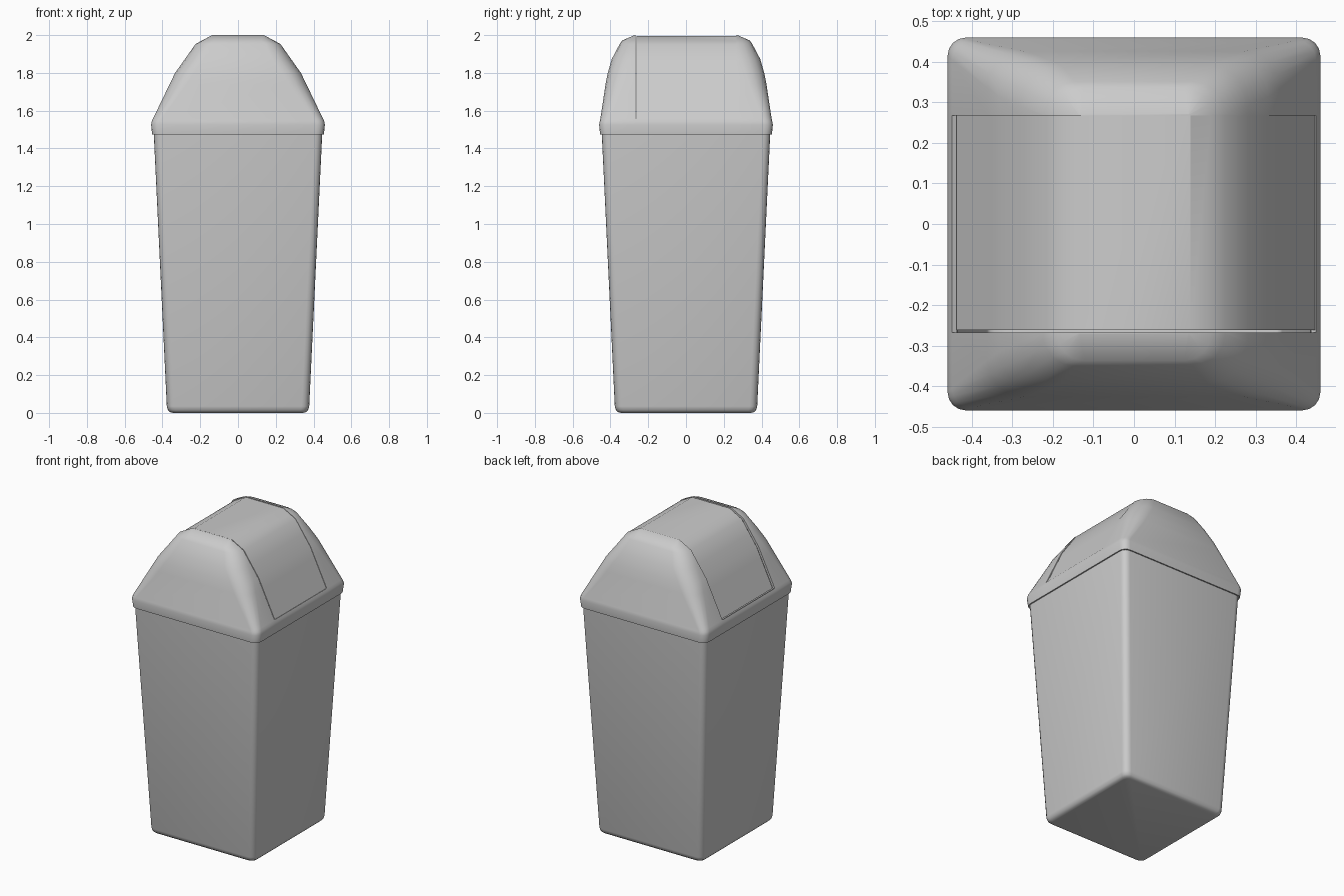
import bpy, bmesh, math

if "Cube" in bpy.data.objects:
    bpy.data.objects.remove(bpy.data.objects["Cube"])

CUT_Y = 0.268   # half width of the flap opening
CUT_Z = 1.56    # bottom of the flap opening


def ring(bm, z, hx, hy, r, seg=4):
    """Rounded rectangle of vertices, counter-clockwise seen from above."""
    verts = []
    for k, (sx, sy) in enumerate([(1, 1), (-1, 1), (-1, -1), (1, -1)]):
        for i in range(seg + 1):
            a = math.radians(90 * (k + i / seg))
            verts.append(bm.verts.new((sx * (hx - r) + r * math.cos(a),
                                       sy * (hy - r) + r * math.sin(a), z)))
    return verts


def loft(levels, cap_bottom=False, cap_top=False):
    bm = bmesh.new()
    rings = [ring(bm, *lv) for lv in levels]
    n = len(rings[0])
    for a, b in zip(rings, rings[1:]):
        for i in range(n):
            j = (i + 1) % n
            bm.faces.new((a[i], a[j], b[j], b[i]))
    if cap_bottom:
        bm.faces.new(rings[0][::-1])
    if cap_top:
        bm.faces.new(rings[-1])
    return bm


def finish(bm, name, thickness):
    """Turn a shell into a thick-walled, smooth object."""
    mesh = bpy.data.meshes.new(name)
    bm.to_mesh(mesh)
    bm.free()
    ob = bpy.data.objects.new(name, mesh)
    bpy.context.collection.objects.link(ob)
    bpy.ops.object.select_all(action='DESELECT')
    ob.select_set(True)
    bpy.context.view_layer.objects.active = ob
    mod = ob.modifiers.new("wall", 'SOLIDIFY')
    mod.thickness = thickness
    mod.offset = -1
    bpy.ops.object.modifier_apply(modifier=mod.name)
    bpy.ops.object.shade_smooth_by_angle(angle=math.radians(36))
    return ob


def dome(keep_flap):
    """Lid dome cut along the flap outline; keeps either the flap or the rest."""
    bm = loft([(1.475, 0.455, 0.455, 0.045),
               (1.525, 0.46, 0.46, 0.045),
               (1.545, 0.456, 0.456, 0.045),
               (CUT_Z, 0.449, 0.453, 0.048),
               (1.74, 0.362, 0.426, 0.09),
               (1.80, 0.333, 0.414, 0.10),
               (1.873, 0.281, 0.393, 0.10),
               (1.953, 0.225, 0.351, 0.08),
               (1.972, 0.189, 0.337, 0.065),
               (2.0, 0.137, 0.272, 0.004)], cap_top=True)
    for y in (-CUT_Y, CUT_Y):
        bmesh.ops.bisect_plane(bm, geom=bm.verts[:] + bm.edges[:] + bm.faces[:],
                               plane_co=(0, y, 0), plane_no=(0, 1, 0))

    def in_flap(f):
        c = f.calc_center_median()
        return abs(c.y) < CUT_Y and c.z > CUT_Z + 0.001

    drop = [f for f in bm.faces if in_flap(f) != keep_flap]
    bmesh.ops.delete(bm, geom=drop, context='FACES')
    return bm


# tapered bin body with rounded bottom edge
finish(loft([(0.0, 0.345, 0.345, 0.03),
             (0.004, 0.36, 0.36, 0.035),
             (0.014, 0.371, 0.371, 0.038),
             (0.035, 0.377, 0.377, 0.04),
             (1.50, 0.447, 0.447, 0.04)], cap_bottom=True), "bin_body", 0.012)

# lid with rim and two domed ends
finish(dome(False), "lid", 0.014)

# swing flap, slightly smaller than its opening and off centre
flap = dome(True)
for v in flap.verts:
    v.co.x = v.co.x * 0.985 + 0.004
    v.co.y = v.co.y * 0.986 + 0.003
    v.co.z = CUT_Z + (v.co.z - CUT_Z) * 0.992
finish(flap, "swing_flap", 0.012)
